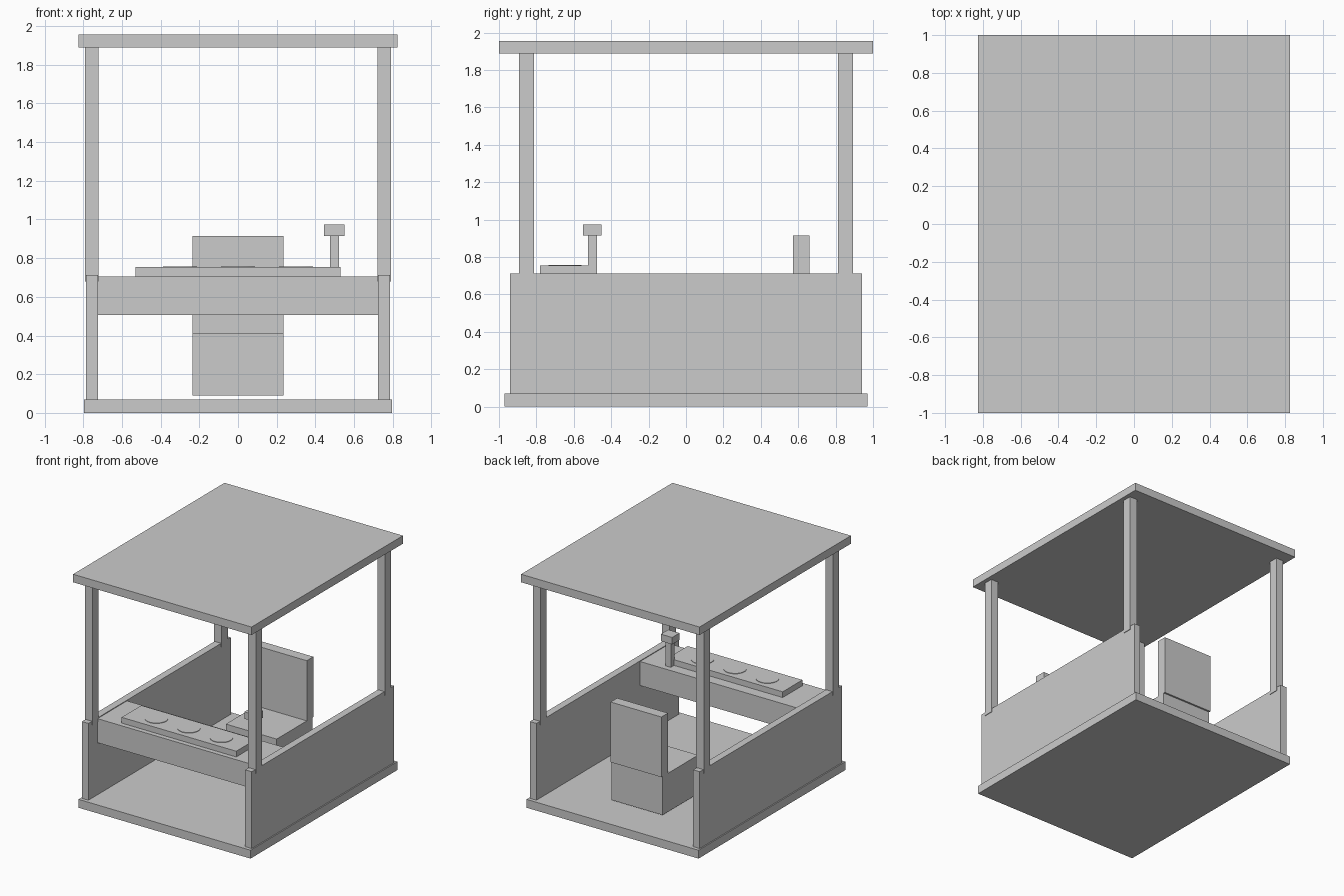
import bpy

if "Cube" in bpy.data.objects:
    bpy.data.objects.remove(bpy.data.objects["Cube"])


def box(name, x, y, z):
    """Box spanning the (min, max) ranges on each axis."""
    bpy.ops.mesh.primitive_cube_add(size=1, location=[sum(r) / 2 for r in (x, y, z)])
    ob = bpy.context.object
    ob.name = name
    ob.scale = [r[1] - r[0] for r in (x, y, z)]
    bpy.ops.object.transform_apply(location=False, rotation=False, scale=True)
    return ob


# Floor and roof slabs
box("floor", (-0.795, 0.795), (-0.97, 0.97), (0, 0.07))
box("roof", (-0.825, 0.825), (-1, 1), (1.888, 1.955))

# Side walls with roof posts sunk into their tops
for side, sx in (("left", -1), ("right", 1)):
    cx = 0.755 * sx
    box(side + "_wall", (cx - 0.03, cx + 0.03), (-0.94, 0.94), (0.07, 0.712))
    for end, sy in (("front", -1), ("back", 1)):
        cy = 0.853 * sy
        box(f"{end}_{side}_post", (cx - 0.035, cx + 0.035),
            (cy - 0.04, cy + 0.04), (0.68, 1.888))

# Dashboard beam, instrument panel and gauges
box("dashboard", (-0.725, 0.725), (-0.82, -0.43), (0.505, 0.706))
box("instrument_panel", (-0.53, 0.53), (-0.78, -0.52), (0.706, 0.754))
for i, x in enumerate((-0.3, 0, 0.3)):
    bpy.ops.mesh.primitive_cylinder_add(vertices=24, radius=0.088, depth=0.02,
                                        location=(x, -0.648, 0.748))
    bpy.context.object.name = f"gauge_{i + 1}"
    bpy.ops.object.shade_smooth_by_angle()

# Control lever
box("lever_stem", (0.475, 0.523), (-0.525, -0.477), (0.706, 0.915))
box("lever_handle", (0.445, 0.55), (-0.55, -0.453), (0.915, 0.973))

# Driver seat
box("seat_base", (-0.235, 0.235), (0.175, 0.645), (0.09, 0.412))
box("seat_backrest", (-0.235, 0.235), (0.573, 0.66), (0.412, 0.915))
